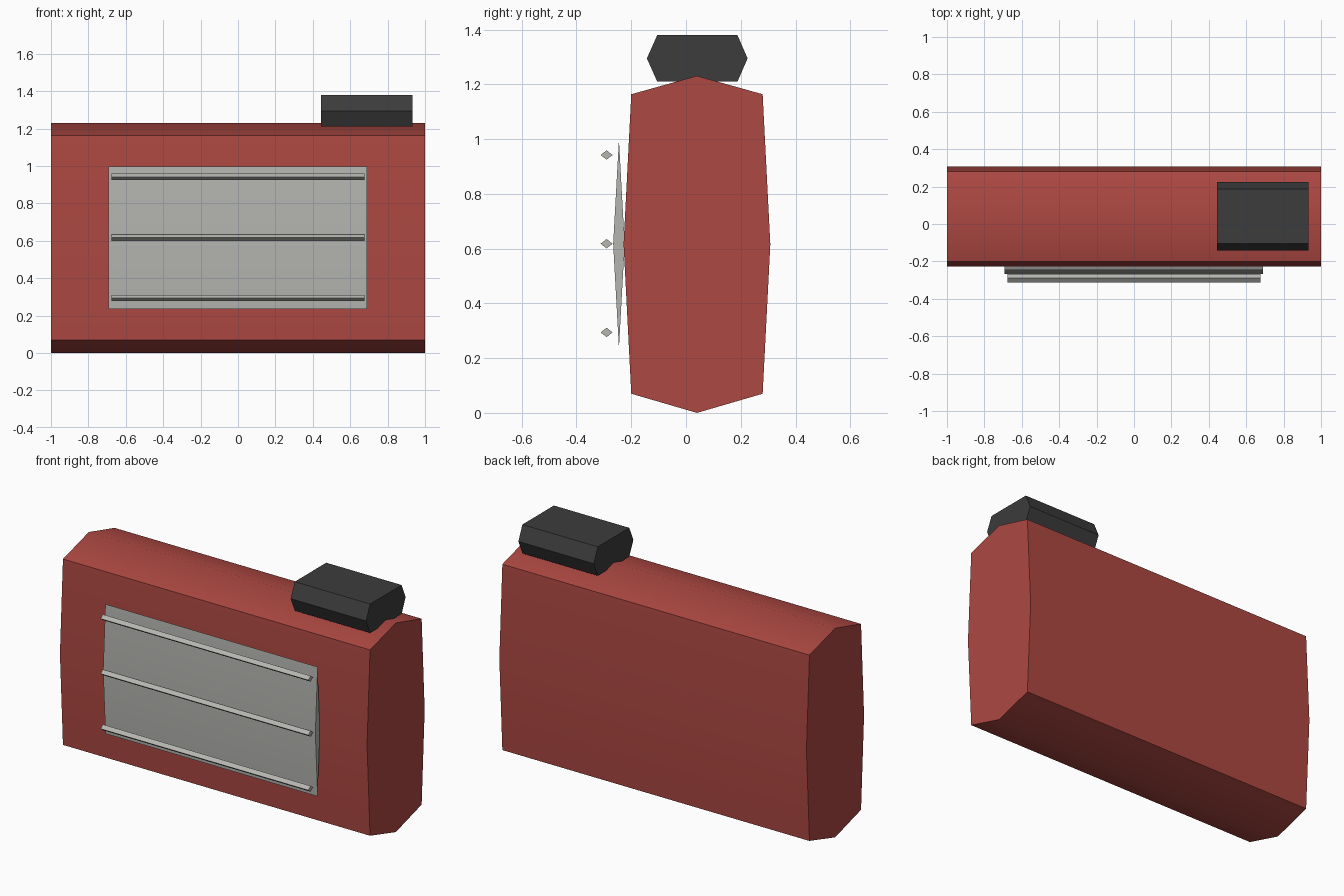
import bpy
import bmesh
import math

if "Cube" in bpy.data.objects:
    bpy.data.objects.remove(bpy.data.objects["Cube"])


def material(name, rgb):
    m = bpy.data.materials.new(name)
    m.diffuse_color = (*rgb, 1.0)
    m.use_nodes = True
    m.node_tree.nodes["Principled BSDF"].inputs["Base Color"].default_value = m.diffuse_color
    return m


RED = material("brick red", (0.42, 0.065, 0.055))
GREY = material("light grey", (0.46, 0.46, 0.44))
BLACK = material("charcoal", (0.045, 0.045, 0.045))


def extrude_profile(name, profile, x0, x1, mat):
    """Sweep a closed (y, z) profile along x and cap both ends."""
    bm = bmesh.new()
    left = [bm.verts.new((x0, y, z)) for y, z in profile]
    right = [bm.verts.new((x1, y, z)) for y, z in profile]
    n = len(profile)
    bm.faces.new(left)
    bm.faces.new(right)
    for i in range(n):
        j = (i + 1) % n
        bm.faces.new((left[i], left[j], right[j], right[i]))
    bmesh.ops.recalc_face_normals(bm, faces=bm.faces)
    mesh = bpy.data.meshes.new(name)
    bm.to_mesh(mesh)
    bm.free()
    mesh.materials.append(mat)
    obj = bpy.data.objects.new(name, mesh)
    bpy.context.collection.objects.link(obj)
    # Soft ridges, crisp corners
    bpy.ops.object.select_all(action='DESELECT')
    obj.select_set(True)
    bpy.context.view_layer.objects.active = obj
    bpy.ops.object.shade_smooth_by_angle(angle=math.radians(35))
    return obj


def diamond(cy, cz, ry, rz):
    return [(cy, cz - rz), (cy + ry, cz), (cy, cz + rz), (cy - ry, cz)]


# Main body: bulging eight-sided profile, symmetric about y = 0.04
half = [(0.0, 0.0), (0.24, 0.07), (0.268, 0.616), (0.24, 1.164), (0.0, 1.231)]
body = [(0.04 + y, z) for y, z in half] + [(0.04 - y, z) for y, z in half[-2:0:-1]]
extrude_profile("body", body, -1.0, 1.0, RED)

# Six-sided cap on top
cap = [(-0.105, 1.21), (0.188, 1.21), (0.225, 1.295),
       (0.188, 1.38), (-0.105, 1.38), (-0.143, 1.295)]
extrude_profile("top_cap", cap, 0.443, 0.934, BLACK)

# Front panel, thin at its upper and lower edges
extrude_profile("front_panel", diamond(-0.245, 0.617, 0.021, 0.381), -0.692, 0.69, GREY)

# Three horizontal bars in front of the panel
for i, z in enumerate((0.294, 0.618, 0.942)):
    extrude_profile(f"panel_bar_{i + 1}", diamond(-0.29, z, 0.022, 0.017), -0.677, 0.676, GREY)
